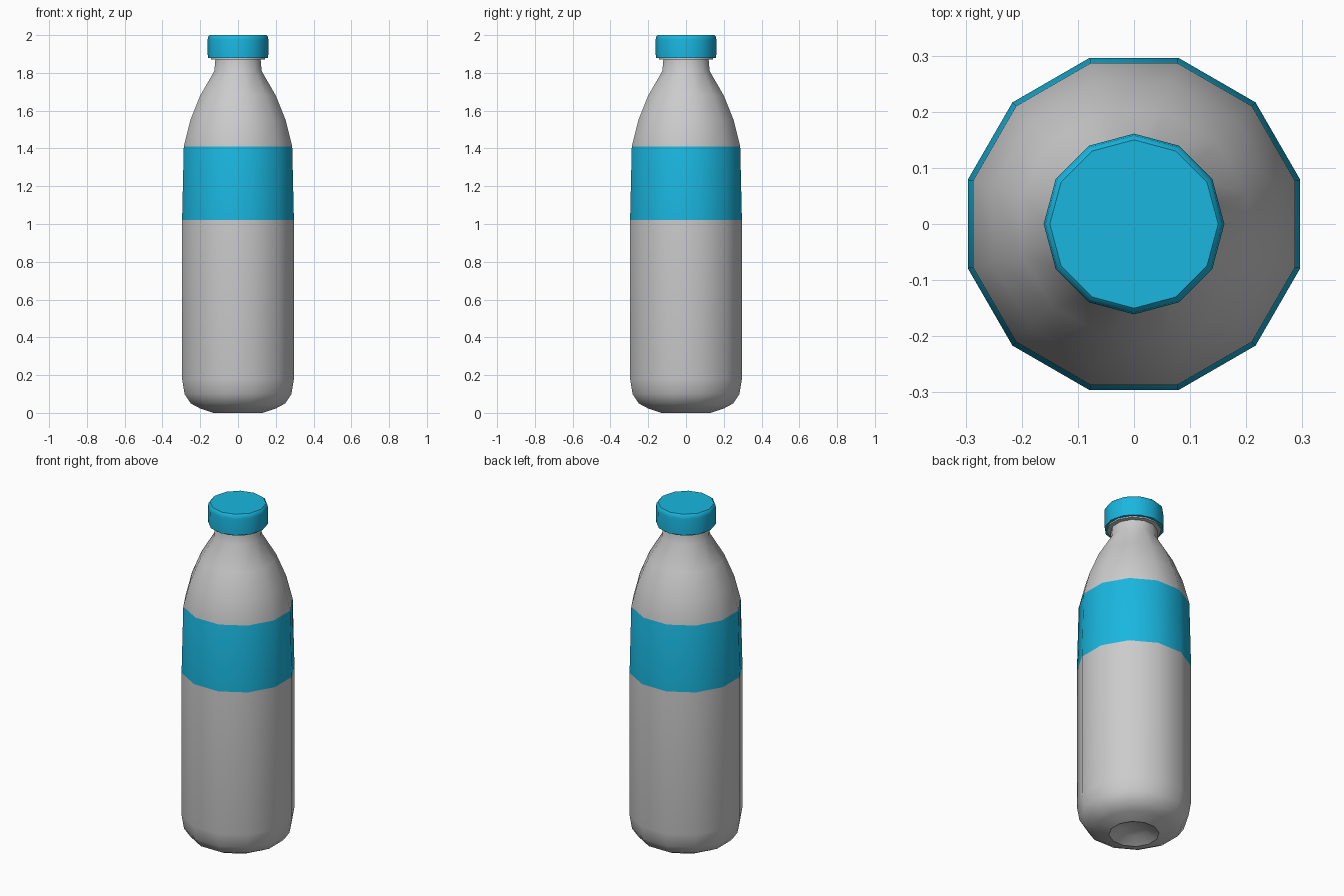
import bpy, bmesh, math

if "Cube" in bpy.data.objects:
    bpy.data.objects.remove(bpy.data.objects["Cube"])

SIDES = 12


def material(name, color):
    m = bpy.data.materials.new(name)
    m.diffuse_color = color
    m.use_nodes = True
    m.node_tree.nodes["Principled BSDF"].inputs["Base Color"].default_value = m.diffuse_color
    return m


def lathe(name, profile, turn, close_top=True, centre_z=None):
    """Rings of (radius, z) from bottom to top, skinned with quads."""
    bm = bmesh.new()
    rings = []
    for r, z in profile:
        rings.append([bm.verts.new((r * math.cos(turn + 2 * math.pi * i / SIDES),
                                    r * math.sin(turn + 2 * math.pi * i / SIDES), z))
                      for i in range(SIDES)])
    for a, b in zip(rings, rings[1:]):
        for i in range(SIDES):
            j = (i + 1) % SIDES
            bm.faces.new((a[i], a[j], b[j], b[i]))
    if centre_z is None:
        bm.faces.new(rings[0][::-1])
    else:
        c = bm.verts.new((0, 0, centre_z))
        for i in range(SIDES):
            bm.faces.new((rings[0][(i + 1) % SIDES], rings[0][i], c))
    if close_top:
        bm.faces.new(rings[-1])
    mesh = bpy.data.meshes.new(name)
    bm.to_mesh(mesh)
    bm.free()
    ob = bpy.data.objects.new(name, mesh)
    bpy.context.collection.objects.link(ob)
    bpy.ops.object.select_all(action='DESELECT')
    ob.select_set(True)
    bpy.context.view_layer.objects.active = ob
    bpy.ops.object.shade_smooth_by_angle(angle=math.radians(40))
    return ob


blue = material("blue", (0.01, 0.47, 0.74, 1))
grey = material("grey", (0.8, 0.8, 0.8, 1))

# Body: half widths measured across flats, dimpled base to neck flange
half_widths = [(0.07, 0.03), (0.13, 0.0), (0.20, 0.023), (0.25, 0.05), (0.283, 0.10),
               (0.296, 0.18), (0.296, 1.02), (0.287, 1.41), (0.252, 1.55), (0.20, 1.68),
               (0.125, 1.81), (0.12, 1.87), (0.142, 1.872), (0.142, 1.885)]
apothem = math.cos(math.pi / SIDES)
body = lathe("bottle_body", [(w / apothem, z) for w, z in half_widths],
             math.pi / SIDES, centre_z=0.04)

# Label band painted on the body
body.data.materials.append(grey)
body.data.materials.append(blue)
for p in body.data.polygons:
    if 1.1 < p.center.z < 1.35:
        p.material_index = 1

# Screw cap with a bevelled top edge
cap = lathe("cap", [(0.16, 1.88), (0.161, 1.975), (0.158, 1.992), (0.15, 2.0)], 0)
cap.data.materials.append(blue)
